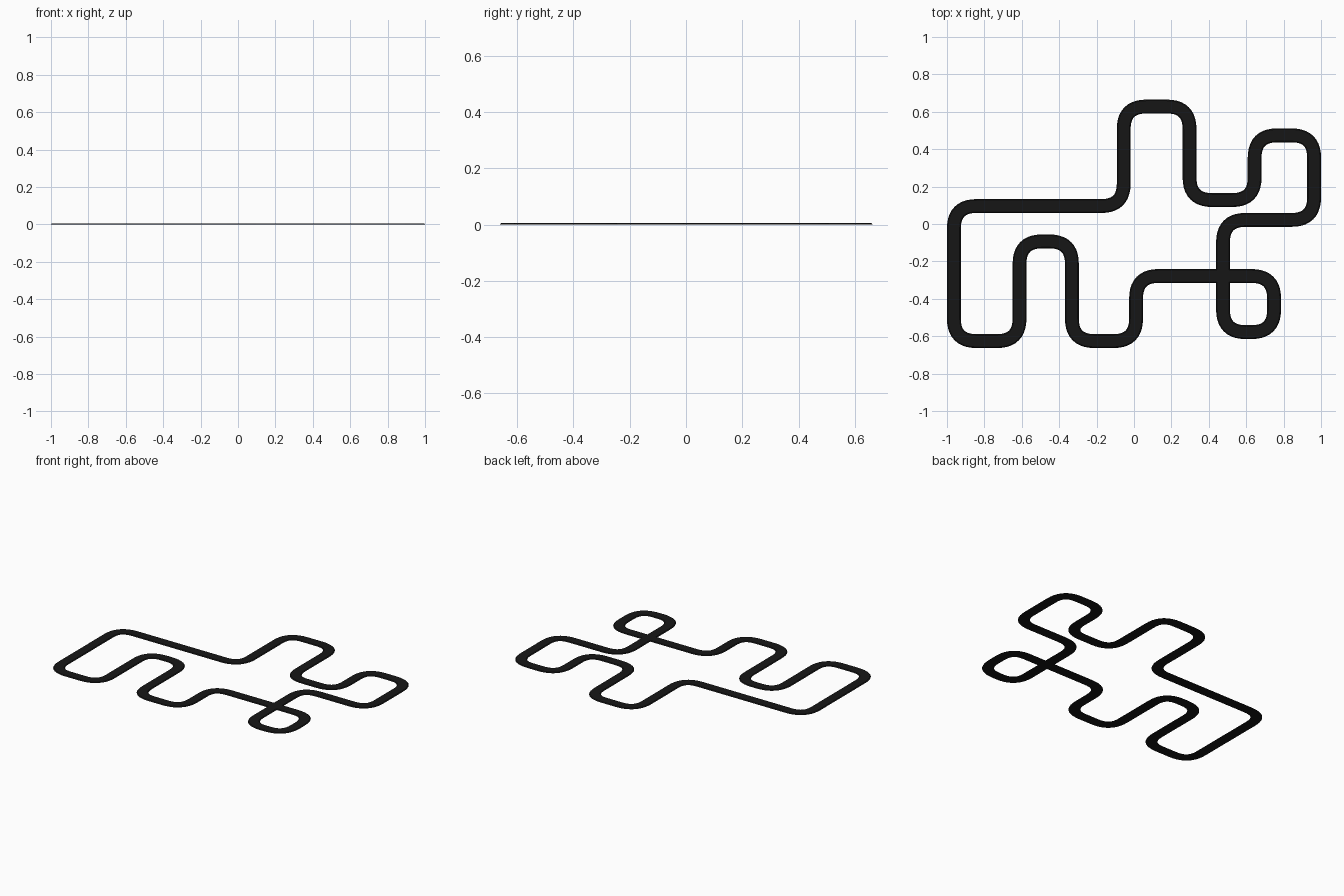
import bpy, bmesh
from mathutils import Vector

if "Cube" in bpy.data.objects:
    bpy.data.objects.remove(bpy.data.objects["Cube"])

HALF = 0.037      # half the road width
TOP = 0.031       # half width of the flat top face
THICK = 0.005
CORNER = 0.12     # how far each bend reaches along the straights
STEPS = 10

# Corner points of the closed circuit, in driving order
corners = [(-0.963, 0.096), (-0.055, 0.096), (-0.055, 0.628), (0.297, 0.628),
           (0.297, 0.128), (0.645, 0.128), (0.645, 0.474), (0.963, 0.474),
           (0.963, 0.022), (0.476, 0.022), (0.476, -0.578), (0.749, -0.578),
           (0.749, -0.278), (0.011, -0.278), (0.011, -0.626), (-0.332, -0.626),
           (-0.332, -0.093), (-0.612, -0.093), (-0.612, -0.626), (-0.963, -0.626)]
corners = [Vector(c) for c in corners]

# Centre line: each corner becomes a quadratic bend
path = []
for i, c in enumerate(corners):
    a = c + (corners[i - 1] - c).normalized() * CORNER
    b = c + (corners[(i + 1) % len(corners)] - c).normalized() * CORNER
    for s in range(STEPS + 1):
        t = s / STEPS
        point = a * (1 - t) ** 2 + c * (2 * t * (1 - t)) + b * t ** 2
        tangent = ((c - a) * (1 - t) + (b - c) * t).normalized()
        path.append((point, Vector((-tangent.y, tangent.x))))

# Sweep a thin profile with slightly sloped edges around the circuit
profile = [(-HALF, 0), (HALF, 0), (TOP, THICK), (-TOP, THICK)]
bm = bmesh.new()
rings = [[bm.verts.new((*(p + n * u), z)) for u, z in profile] for p, n in path]
for i, ring in enumerate(rings):
    prev = rings[i - 1]
    for k in range(4):
        j = (k + 1) % 4
        bm.faces.new((prev[k], prev[j], ring[j], ring[k]))
bmesh.ops.recalc_face_normals(bm, faces=bm.faces)
mesh = bpy.data.meshes.new("road_track")
bm.to_mesh(mesh)
bm.free()

# Black asphalt
asphalt = bpy.data.materials.new("asphalt")
asphalt.diffuse_color = (0.008, 0.008, 0.008, 1)
asphalt.use_nodes = True
asphalt.node_tree.nodes["Principled BSDF"].inputs["Base Color"].default_value = asphalt.diffuse_color
mesh.materials.append(asphalt)
track = bpy.data.objects.new("road_track", mesh)
bpy.context.collection.objects.link(track)
